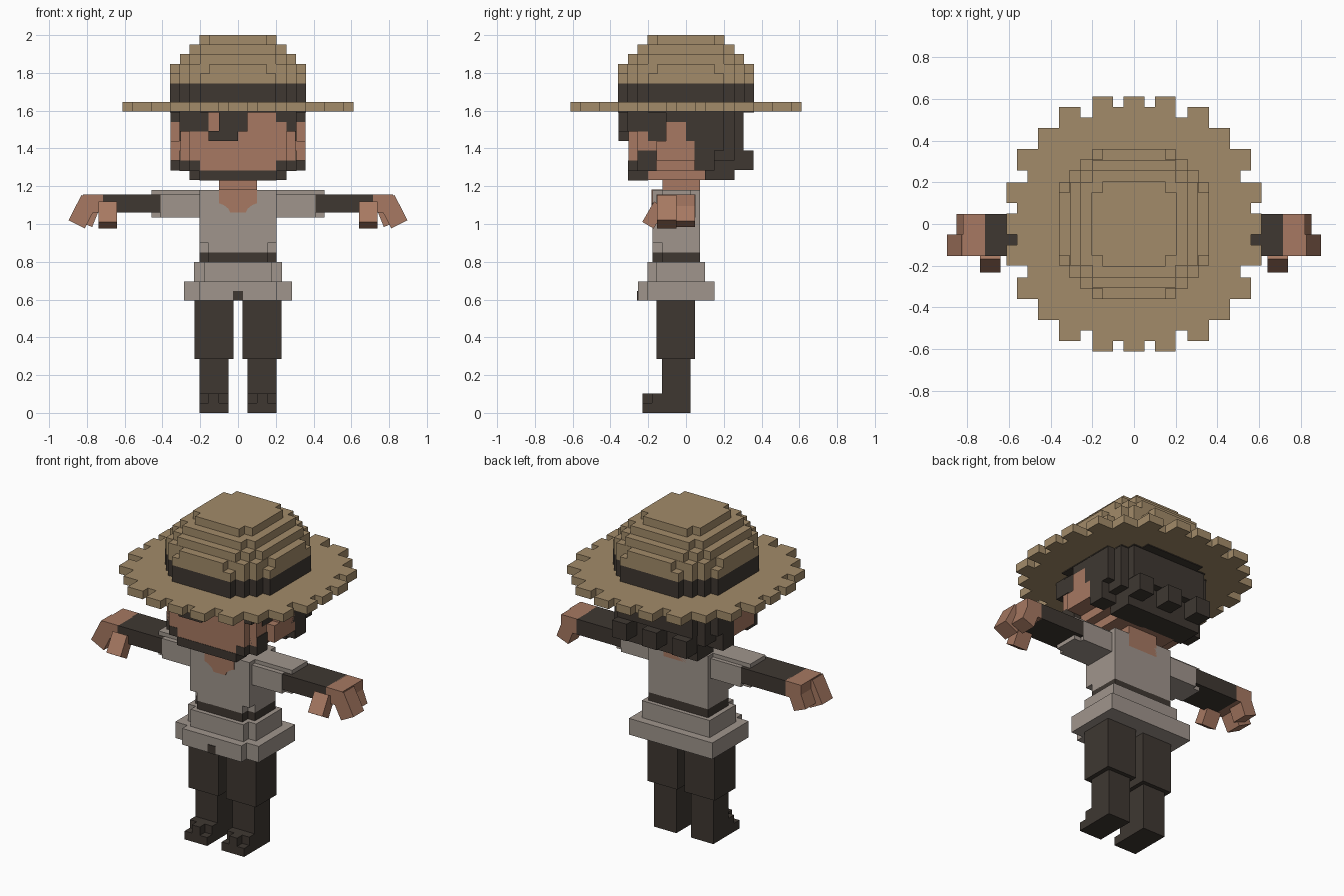
import bpy, bmesh, math
from mathutils import Matrix, Vector


def material(name, rgb):
    m = bpy.data.materials.new(name)
    m.diffuse_color = (*rgb, 1)
    return m


STRAW = material("straw", (0.365, 0.26, 0.142))
SKIN = material("skin", (0.385, 0.19, 0.122))
DARK = material("dark cloth and hair", (0.049, 0.039, 0.031))
GREY = material("grey shirt", (0.35, 0.30, 0.265))


def finish(name, bm, mat):
    bmesh.ops.recalc_face_normals(bm, faces=bm.faces)
    me = bpy.data.meshes.new(name)
    bm.to_mesh(me)
    bm.free()
    me.materials.append(mat)
    ob = bpy.data.objects.new(name, me)
    bpy.context.collection.objects.link(ob)
    return ob


def add_box(bm, x0, x1, y0, y1, z0, z1, axis=None, angle=0):
    """Box by extents, optionally turned about its own centre."""
    mid = Vector(((x0 + x1) / 2, (y0 + y1) / 2, (z0 + z1) / 2))
    turn = Matrix.Rotation(angle, 4, axis) if axis else Matrix()
    size = Matrix.Diagonal((x1 - x0, y1 - y0, z1 - z0, 1))
    bmesh.ops.create_cube(bm, size=1, matrix=Matrix.Translation(mid) @ turn @ size)


def boxes(name, mat, items):
    bm = bmesh.new()
    for it in items:
        add_box(bm, *it)
    return finish(name, bm, mat)


def pair(name, mat, items):
    """Same boxes on the left and right sides."""
    for side, s in (("right", 1), ("left", -1)):
        out = []
        for it in items:
            x = sorted((it[0] * s, it[1] * s))
            extra = list(it[6:])
            if extra and extra[0] != 'X':
                extra[1] *= s
            out.append((*x, *it[2:6], *extra))
        boxes(side + "_" + name, mat, out)


def prism(name, mat, pts, z0, z1):
    bm = bmesh.new()
    f = bm.faces.new([bm.verts.new((x, y, z0)) for x, y in pts])
    r = bmesh.ops.extrude_face_region(bm, geom=[f])
    vs = [g for g in r["geom"] if isinstance(g, bmesh.types.BMVert)]
    bmesh.ops.translate(bm, verts=vs, vec=(0, 0, z1 - z0))
    return finish(name, bm, mat)


def stepped(octant):
    """Mirror an eighth of a stepped disc on the diagonal, then turn it four times."""
    quad = octant + [(y, x) for x, y in reversed(octant) if x != y]
    pts = []
    for _ in range(4):
        pts += quad
        quad = [(y, -x) for x, y in quad]
    return pts


# straw hat: brim, dark lining and band, stepped crown
prism("hat_brim", STRAW, stepped([
    (.05, .612), (.05, .562), (.10, .562), (.10, .612), (.20, .612), (.20, .512),
    (.257, .512), (.257, .562), (.36, .562), (.36, .46), (.46, .46)]), 1.595, 1.645)
wide = stepped([(.2, .36), (.2, .31), (.26, .31), (.26, .26)])
prism("hat_lining", DARK, wide, 1.59, 1.6)
prism("hat_band", DARK, wide, 1.64, 1.745)
crown = [
    (wide, 1.745, 1.797),
    (stepped([(.15, .36), (.15, .31), (.26, .31), (.26, .26)]), 1.797, 1.848),
    (stepped([(.2, .308), (.2, .26), (.26, .26)]), 1.848, 1.9),
    (stepped([(.2, .257), (.2, .2)]), 1.9, 1.95),
    (stepped([(.15, .203), (.15, .15)]), 1.95, 2.0)]
for i, (pts, z0, z1) in enumerate(crown):
    prism(f"hat_crown_{i}", STRAW, pts, z0, z1)

# head, jaw, ears and neck
boxes("head", SKIN, [
    (-.305, .305, -.257, .12, 1.335, 1.595),
    (-.257, .257, -.305, 0, 1.335, 1.595),
    (-.257, .257, -.257, .11, 1.283, 1.34),
    (-.2, .2, -.305, -.2, 1.283, 1.34),
    (-.2, .2, -.2, .11, 1.232, 1.29)])
pair("ear", SKIN, [(.30, .358, -.105, 0, 1.335, 1.54),
                   (.30, .358, -.155, .045, 1.335, 1.44)])
boxes("neck", SKIN, [(-.1, .1, -.125, .075, 1.1, 1.25)])

# beard along the jaw, with sideburns
boxes("chin_beard", DARK, [(-.203, .203, -.307, -.2, 1.23, 1.283)])
pair("jaw_beard", DARK, [(.2, .258, -.307, -.2, 1.28, 1.335),
                         (.25, .309, -.257, -.155, 1.28, 1.39)])

# hair: back, sides, fringe and curls
boxes("back_hair", DARK, [
    (-.309, .309, .04, .257, 1.335, 1.595),
    (-.257, .257, 0, .305, 1.39, 1.595),
    (-.257, .257, .1, .257, 1.232, 1.4)])
pair("side_hair", DARK, [(.2, .309, -.2, .05, 1.44, 1.595),
                         (.2, .309, -.26, .05, 1.49, 1.595),
                         (.3, .358, 0.0, .2, 1.39, 1.595),
                         (.3, .358, -.105, .2, 1.54, 1.595)])
boxes("fringe", DARK, [
    (-.1, .05, -.358, -.25, 1.49, 1.595),
    (-.155, 0, -.358, -.25, 1.44, 1.492),
    (-.309, -.155, -.309, -.2, 1.49, 1.595),
    (.2, .309, -.309, -.2, 1.54, 1.595),
    (.257, .309, -.309, -.2, 1.49, 1.545)])
boxes("back_curls", DARK, [(x - .05, x + .05, .2, .358, 1.285, 1.39)
                           for x in (-.205, 0, .205)])
pair("side_curl", DARK, [(.2, .358, .045, .15, 1.283, 1.4)])

# shirt with open collar and belt
boxes("shirt_body", GREY, [
    (-.203, .203, -.178, .075, .9, 1.155),
    (-.203, .203, -.125, .075, .85, .905),
    (-.155, .155, -.178, 0, .85, .905),
    (-.203, -.1, -.155, .075, 1.15, 1.18),
    (.1, .203, -.155, .075, 1.15, 1.18),
    (-.203, .203, -.178, -.125, 1.15, 1.18)])
collar = prism("open_collar", SKIN, [
    (-.1, 1.183), (.1, 1.183), (.1, 1.11), (.075, 1.1), (.05, 1.08), (.04, 1.06),
    (-.04, 1.06), (-.05, 1.08), (-.075, 1.1), (-.1, 1.11)], .12, .182)
collar.rotation_euler = (math.pi / 2, 0, 0)
boxes("belt", DARK, [(-.203, .203, -.125, .075, .795, .852),
                     (-.155, .155, -.178, 0, .795, .852)])
boxes("shirt_skirt_upper", GREY, [(-.232, .232, -.155, .1, .69, .8),
                                  (-.18, .18, -.205, 0, .69, .8)])
boxes("shirt_skirt_lower", GREY, [(-.285, .285, -.205, .15, .595, .695),
                                  (-.203, .203, -.255, 0, .595, .695)])
boxes("skirt_slit", DARK, [(-.026, .026, -.259, -.25, .594, .645)])

# sleeves, arms and hands
pair("sleeve", GREY, [(.2, .41, -.155, .05, 1.035, 1.157),
                      (.2, .457, -.125, .025, 1.035, 1.18),
                      (.155, .457, -.125, .025, 1.155, 1.18)])
pair("forearm", DARK, [(.4, .715, -.153, .048, 1.06, 1.155)])
pair("hand", SKIN, [(.71, .82, -.153, .048, 1.06, 1.155)])
tilt = math.radians(-27)
pair("fingers", SKIN, [(.772, .868, -.153, -.05, .99, 1.14, 'Y', tilt),
                       (.742, .828, -.052, .048, .995, 1.14, 'Y', tilt * .8)])
pair("thumb", SKIN, [(.64, .738, -.205, -.135, .985, 1.11, 'X', math.radians(-30))])

# trousers and boots
pair("upper_leg", DARK, [(.025, .23, -.155, .048, .285, .6)])
pair("lower_leg", DARK, [(.05, .203, -.127, .023, 0, .29)])
pair("boot", DARK, [(.05, .203, -.23, -.1, 0, .052),
                    (.05, .203, -.18, -.1, .05, .103),
                    (.1, .155, -.23, -.1, .05, .103)])
